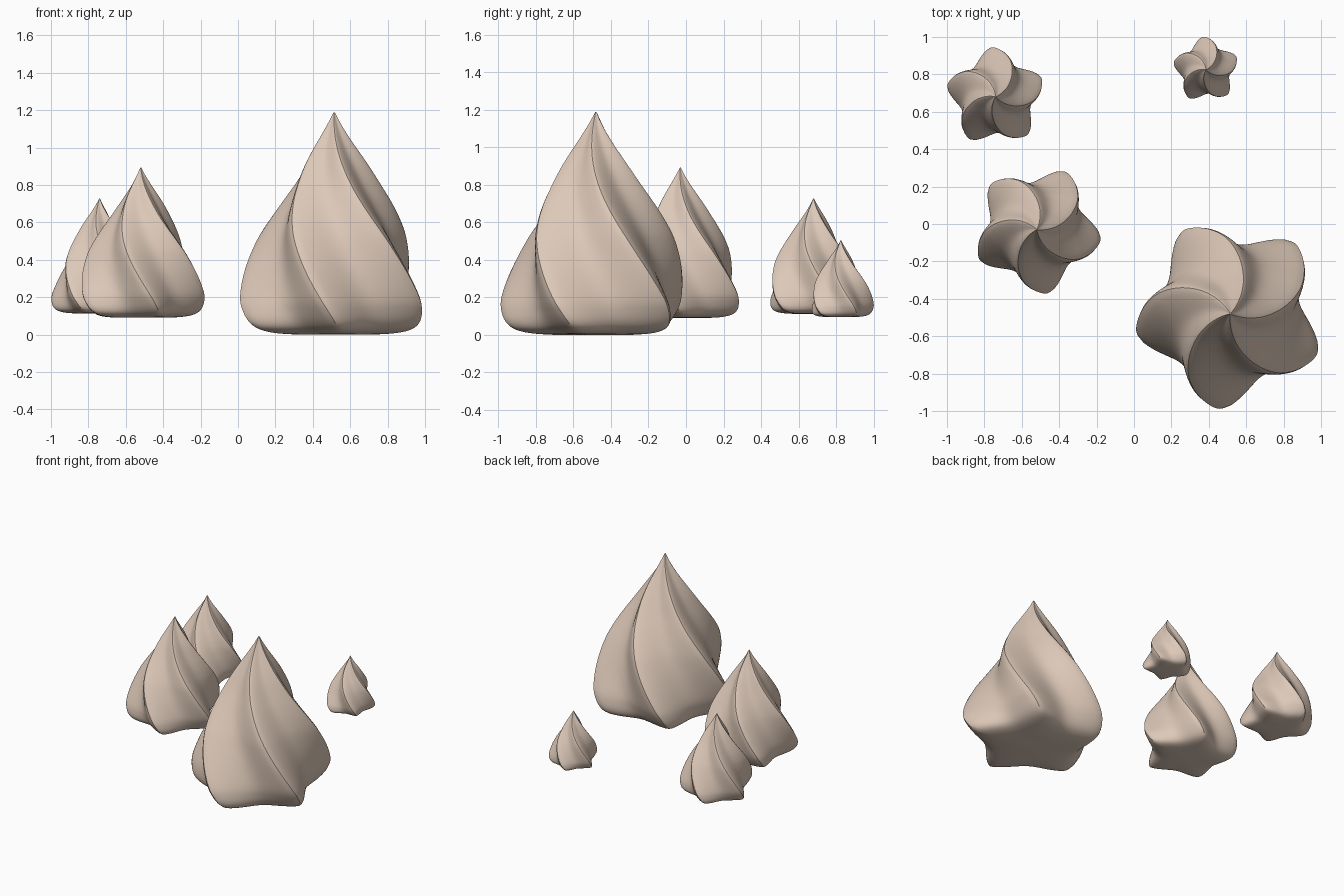
import bpy, bmesh, math

if "Cube" in bpy.data.objects:
    bpy.data.objects.remove(bpy.data.objects["Cube"])

# Ridge profile (radius, height) from the flat base up to the tip
PROFILE = [(0.22, 0.0), (0.34, 0.008), (0.425, 0.027), (0.475, 0.062), (0.503, 0.12),
           (0.51, 0.2), (0.477, 0.35), (0.425, 0.5), (0.375, 0.6), (0.315, 0.7),
           (0.25, 0.8), (0.18, 0.91), (0.085, 1.05), (0.035, 1.13), (0.004, 1.188)]
LOBES = 5
SEG = 120
VALLEY = 0.73      # valley radius relative to ridge radius
STEPS = 5


def smooth_profile(pts):
    """Catmull-Rom interpolation of the profile."""
    out = []
    for i in range(len(pts) - 1):
        a, b = pts[max(i - 1, 0)], pts[i]
        c, d = pts[i + 1], pts[min(i + 2, len(pts) - 1)]
        for k in range(STEPS):
            t = k / STEPS
            out.append(tuple(0.5 * (2 * q + (r - p) * t + (2 * p - 5 * q + 4 * r - s) * t * t
                                    + (3 * q - p - 3 * r + s) * t ** 3)
                             for p, q, r, s in zip(a, b, c, d)))
    return out + [pts[-1]]


def swirl(name, loc, scale, turn):
    """Twisted five-ridged drop, pointed at the top."""
    bm = bmesh.new()
    rings = []
    for radius, z in smooth_profile(PROFILE):
        twist = math.radians(275 - 70 * z)
        ring = []
        for i in range(SEG):
            a = 2 * math.pi * i / SEG
            s = abs(math.sin(a * LOBES / 2))
            s = (math.sqrt(s * s + 0.0064) - 0.08) / 0.923   # slightly rounded ridge
            r = radius * (1 - (1 - VALLEY) * s)
            ring.append(bm.verts.new((r * math.cos(a + twist), r * math.sin(a + twist), z)))
        rings.append(ring)
    for lo, hi in zip(rings, rings[1:]):
        for i in range(SEG):
            j = (i + 1) % SEG
            bm.faces.new((lo[i], lo[j], hi[j], hi[i]))
    bm.faces.new(rings[0][::-1])
    bm.faces.new(rings[-1])
    mesh = bpy.data.meshes.new(name)
    bm.to_mesh(mesh)
    bm.free()
    mesh.materials.append(mat)
    ob = bpy.data.objects.new(name, mesh)
    bpy.context.collection.objects.link(ob)
    ob.location = loc
    ob.scale = (scale,) * 3
    ob.rotation_euler.z = math.radians(turn)
    bpy.ops.object.select_all(action='DESELECT')
    ob.select_set(True)
    bpy.context.view_layer.objects.active = ob
    bpy.ops.object.shade_smooth_by_angle(angle=math.radians(35))


mat = bpy.data.materials.new("cream")
mat.diffuse_color = (0.72, 0.58, 0.48, 1)
mat.use_nodes = True
mat.node_tree.nodes["Principled BSDF"].inputs["Base Color"].default_value = mat.diffuse_color

# Four swirls of falling size
swirl("large_swirl", (0.515, -0.48, 0.0), 1.0, 0)
swirl("medium_swirl", (-0.52, -0.03, 0.09), 0.675, 16)
swirl("small_swirl", (-0.74, 0.68, 0.112), 0.518, -25)
swirl("tiny_swirl", (0.385, 0.825, 0.095), 0.345, -24)
